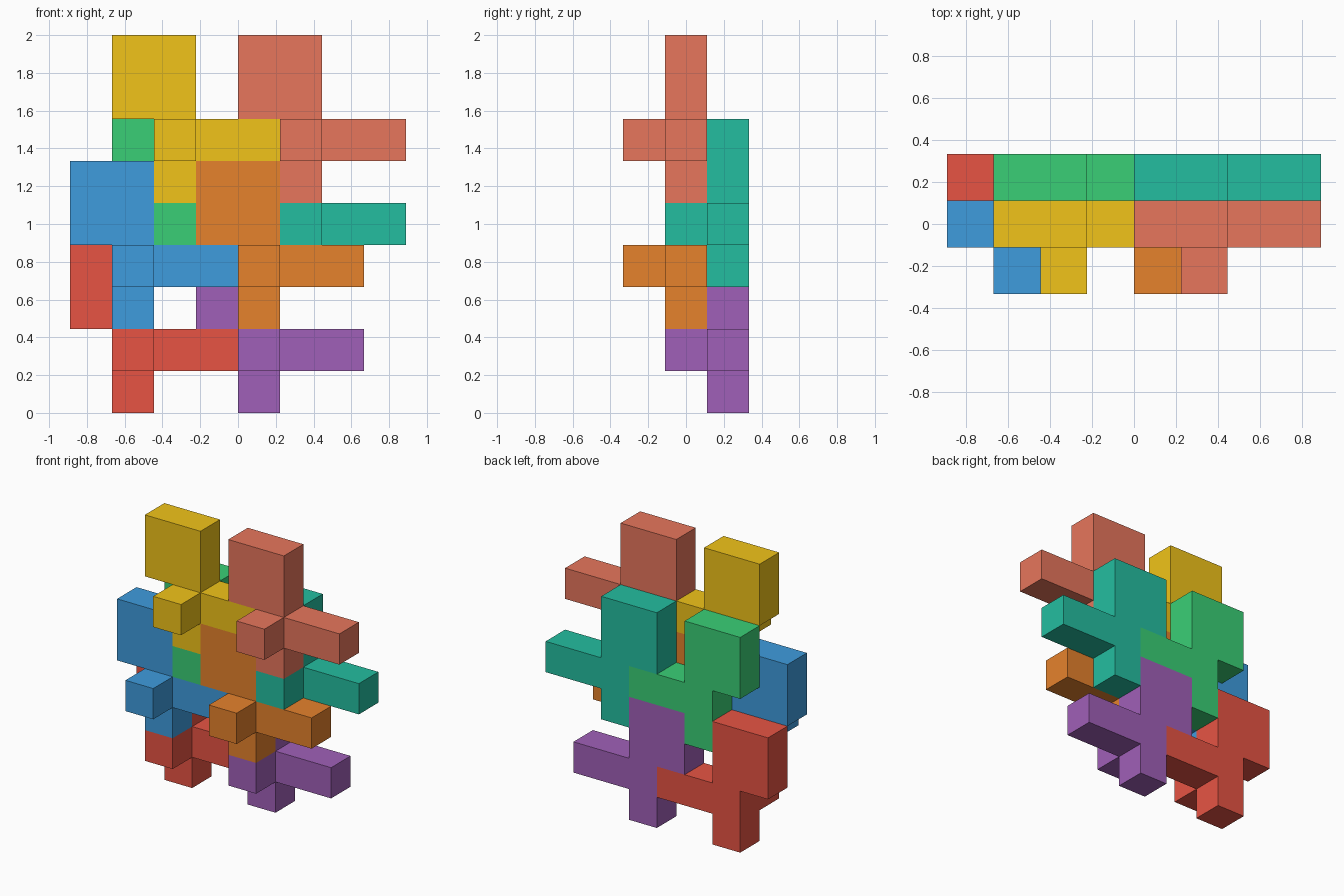
import bpy, bmesh
from mathutils import Color, Vector

if "Cube" in bpy.data.objects:
    bpy.data.objects.remove(bpy.data.objects["Cube"])

U = 2 / 9  # edge of one cube cell

# cells of the repeated piece: (column, depth, row)
CELLS = {(0, 1, 7), (1, 1, 7), (0, 1, 8), (1, 1, 8),   # square head
         (1, 1, 6), (2, 1, 6), (3, 1, 6),              # core and side arm
         (1, 1, 5),                                    # foot
         (1, 0, 6)}                                    # front stud

# name, cell offset, sRGB colour
PIECES = [
    ("yellow_piece", (-3, 0, 0), (241, 196, 25)),
    ("salmon_piece", (0, 0, 0), (231, 118, 92)),
    ("green_piece", (-3, 1, -2), (58, 207, 118)),
    ("teal_piece", (0, 1, -2), (36, 190, 160)),
    ("blue_piece", (-4, 0, -3), (62, 156, 222)),
    ("orange_piece", (-1, 0, -3), (230, 130, 44)),
    ("red_piece", (-4, 1, -5), (231, 84, 68)),
    ("purple_piece", (-1, 1, -5), (160, 96, 184)),
]


def polycube(cells):
    """Outer skin of a set of unit cells, with coplanar faces merged."""
    bm = bmesh.new()
    for cell in cells:
        for axis in range(3):
            for side in (0, 1):
                step = [0, 0, 0]
                step[axis] = 2 * side - 1
                if tuple(c + s for c, s in zip(cell, step)) in cells:
                    continue
                corners = []
                for a, b in ((0, 0), (1, 0), (1, 1), (0, 1)):
                    p = Vector(cell)
                    p[axis] += side
                    p[(axis + 1) % 3] += a
                    p[(axis + 2) % 3] += b
                    corners.append(bm.verts.new(p))
                bm.faces.new(corners if side else corners[::-1])
    bmesh.ops.remove_doubles(bm, verts=bm.verts, dist=0.001)
    bmesh.ops.dissolve_limit(bm, angle_limit=0.01, verts=bm.verts, edges=bm.edges)
    return bm


# eight interlocking copies of the same piece
for name, offset, colour in PIECES:
    bm = polycube(CELLS)
    for v in bm.verts:
        v.co = (v.co + Vector(offset) - Vector((0, 1.5, 0))) * U
    mesh = bpy.data.meshes.new(name)
    bm.to_mesh(mesh)
    bm.free()
    mat = bpy.data.materials.new(name + "_colour")
    linear = Color([c / 255 for c in colour]).from_srgb_to_scene_linear()
    mat.diffuse_color = (*linear, 1)
    mat.use_nodes = True
    mat.node_tree.nodes["Principled BSDF"].inputs["Base Color"].default_value = mat.diffuse_color
    mesh.materials.append(mat)
    bpy.context.collection.objects.link(bpy.data.objects.new(name, mesh))
